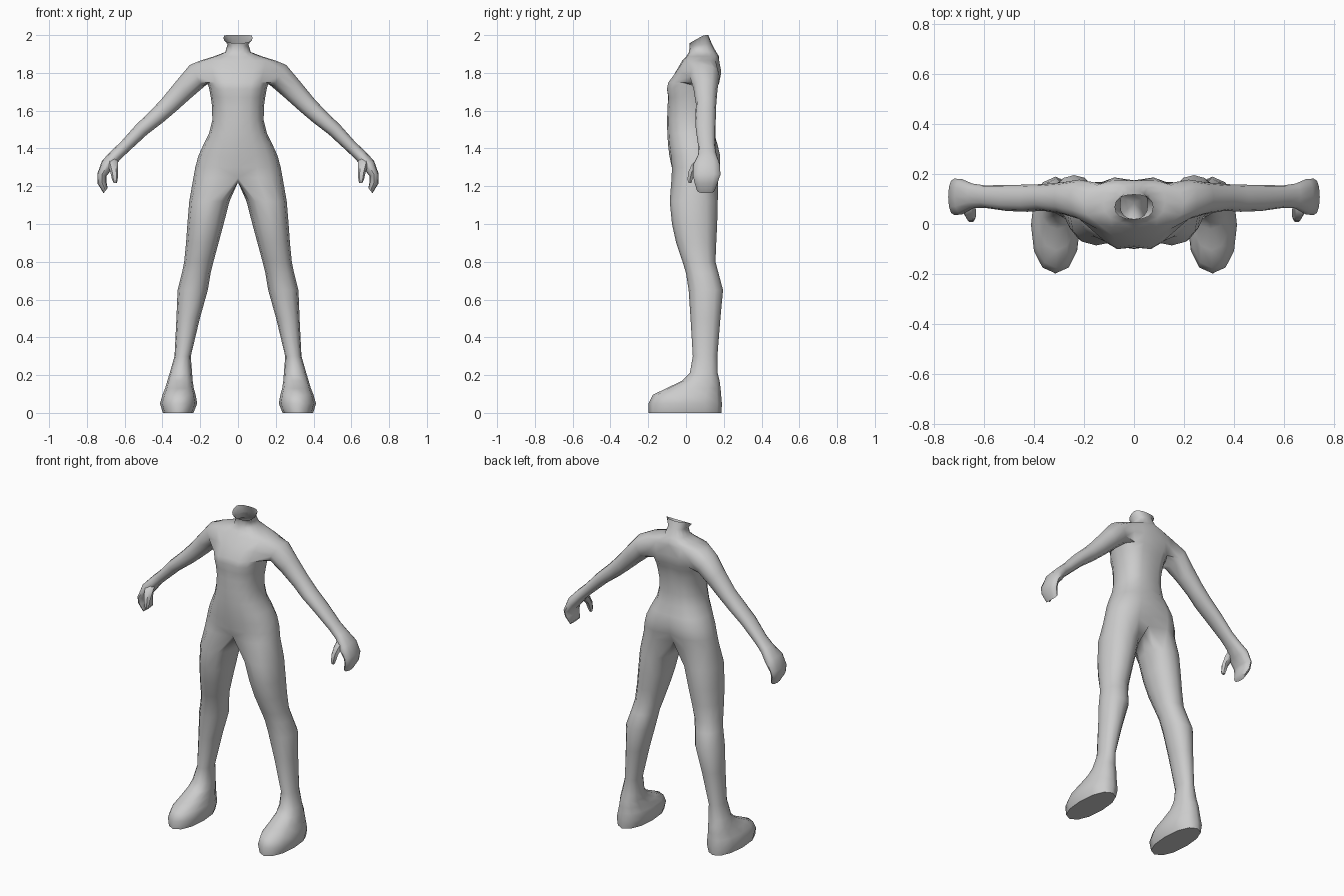
import bpy, bmesh, math

grey = bpy.data.materials.new("light grey")
grey.diffuse_color = (0.6, 0.6, 0.6, 1)


def spow(v, e):
    return math.copysign(abs(v) ** e, v)


def finish(name, bm):
    """Mirror a half mesh across x and shade it smooth."""
    bmesh.ops.delete(bm, geom=[v for v in bm.verts if not v.link_faces], context='VERTS')
    bmesh.ops.recalc_face_normals(bm, faces=bm.faces)
    me = bpy.data.meshes.new(name)
    bm.to_mesh(me)
    bm.free()
    me.materials.append(grey)
    ob = bpy.data.objects.new(name, me)
    bpy.context.collection.objects.link(ob)
    mod = ob.modifiers.new("mirror", 'MIRROR')
    mod.merge_threshold = 0.0005
    bpy.context.view_layer.objects.active = ob
    ob.select_set(True)
    bpy.ops.object.shade_smooth_by_angle(angle=math.radians(55))
    ob.select_set(False)
    return ob


def bridge(bm, a, b):
    n = len(a)
    for i in range(n):
        bm.faces.new((a[i], a[(i + 1) % n], b[(i + 1) % n], b[i]))


bm = bmesh.new()

# Torso half rings: z, half width, front y, back y, front dent, back dent, tilt
torso = [
    (1.245, .236, -.085, .178, .030, .045, 0),
    (1.30, .226, -.083, .188, .008, .030, 0),
    (1.36, .210, -.088, .190, .000, .018, 0),
    (1.42, .183, -.095, .175, .000, .008, 0),
    (1.48, .153, -.099, .155, .000, .006, 0),
    (1.55, .136, -.100, .150, .000, .010, 0),
    (1.62, .137, -.098, .153, .000, .012, 0),
    (1.67, .144, -.100, .160, .006, .015, 0),
    (1.715, .152, -.110, .172, .018, .018, 0),
    (1.75, .162, -.103, .186, .018, .020, 0),
    (1.805, .180, -.060, .195, .005, .020, 0),
    (1.865, .200, -.020, .182, .000, .012, 0),
    (1.888, .125, .002, .175, .000, .000, 0),
    (1.91, .068, .015, .160, .000, .000, 0),
    (1.95, .055, .020, .135, .000, .000, .008),
    (1.985, .078, .018, .118, .000, .000, .028),
]
HOLE = 9                       # first row of the two-row arm opening
rows = []
for z, w, yf, yb, df, db, tilt in torso:
    row = []
    for c in range(9):
        a = math.pi * c / 8
        k = -spow(math.cos(a), .85)
        x = 0 if c in (0, 8) else w * math.sin(a) ** .85
        y = (yf + yb) / 2 + k * (yb - yf) / 2 + (df if c == 0 else 0) - (db if c == 8 else 0)
        row.append(bm.verts.new((x, y, min(2, z + tilt * k))))
    rows.append(row)
for r in range(len(rows) - 1):
    for c in range(8):
        if not (HOLE <= r < HOLE + 2 and 2 <= c < 6):
            bm.faces.new((rows[r][c], rows[r][c + 1], rows[r + 1][c + 1], rows[r + 1][c]))

# Arm and hand rings: upper x, z, lower x, z, front y, back y
arm = [
    (.255, 1.842, .185, 1.722, .020, .178),
    (.32, 1.765, .255, 1.662, .040, .167),
    (.40, 1.667, .33, 1.595, .053, .160),
    (.46, 1.602, .395, 1.540, .049, .158),
    (.54, 1.525, .48, 1.475, .052, .156),
    (.62, 1.435, .58, 1.383, .065, .155),
    (.67, 1.388, .625, 1.340, .063, .162),
    (.72, 1.335, .66, 1.295, .038, .180),
    (.745, 1.265, .697, 1.255, .036, .182),
    (.744, 1.215, .697, 1.225, .045, .168),
    (.712, 1.163, .690, 1.190, .058, .152),
]
ring = (rows[HOLE + 2][2:7] + [rows[HOLE + 1][6]]
        + rows[HOLE][2:7][::-1] + [rows[HOLE + 1][2]])
for ux, uz, lx, lz, y0, y1 in arm:
    new = []
    for k in range(12):
        p = math.radians(30 * (k - 2))
        co, si = spow(math.cos(p), .9), spow(math.sin(p), .9)
        new.append(bm.verts.new(((ux + lx) / 2 + co * (ux - lx) / 2,
                                 (y0 + y1) / 2 + si * (y1 - y0) / 2,
                                 (uz + lz) / 2 + co * (uz - lz) / 2)))
    bridge(bm, ring, new)
    ring = new
bm.faces.new(ring)

# Leg and foot rings: z, inner x, outer x, front y, back y
leg = [
    (1.12, .045, .258, -.086, .168),
    (1.00, .076, .268, -.074, .165),
    (.90, .103, .275, -.052, .160),
    (.80, .130, .285, -.018, .156),
    (.74, .145, .297, .000, .172),
    (.65, .160, .320, .014, .196),
    (.50, .202, .326, .024, .182),
    (.30, .250, .336, .036, .166),
    (.21, .243, .362, .020, .168),
    (.17, .240, .374, -.020, .178),
    (.13, .234, .386, -.105, .183),
    (.095, .224, .400, -.176, .186),
    (.05, .216, .413, -.198, .190),
    (.00, .236, .398, -.198, .188),
]
front, back = rows[0][0].co, rows[0][8].co
crotch = [bm.verts.new((0, back.y + (front.y - back.y) * t, 1.222)) for t in (.25, .5, .75)]
ring = rows[0] + crotch
for z, x0, x1, y0, y1 in leg:
    new = []
    for k in range(12):
        p = math.radians(30 * (k - 4))
        new.append(bm.verts.new(((x0 + x1) / 2 + spow(math.cos(p), .9) * (x1 - x0) / 2,
                                 (y0 + y1) / 2 + spow(math.sin(p), .9) * (y1 - y0) / 2, z)))
    bridge(bm, ring, new)
    ring = new
bm.faces.new(ring)
finish("body", bm)

# Thumbs: centre x, y, z, radius
bm = bmesh.new()
ring = None
for x, y, z, r in [(.668, .085, 1.345, .030), (.662, .055, 1.315, .028),
                   (.655, .030, 1.275, .021), (.652, .021, 1.235, .015), (.650, .021, 1.218, .009)]:
    new = [bm.verts.new((x + r * math.cos(i * math.pi / 3), y + r * math.sin(i * math.pi / 3), z))
           for i in range(6)]
    if ring:
        bridge(bm, ring, new)
    else:
        bm.faces.new(new)
    ring = new
bm.faces.new(ring)
finish("thumbs", bm)
